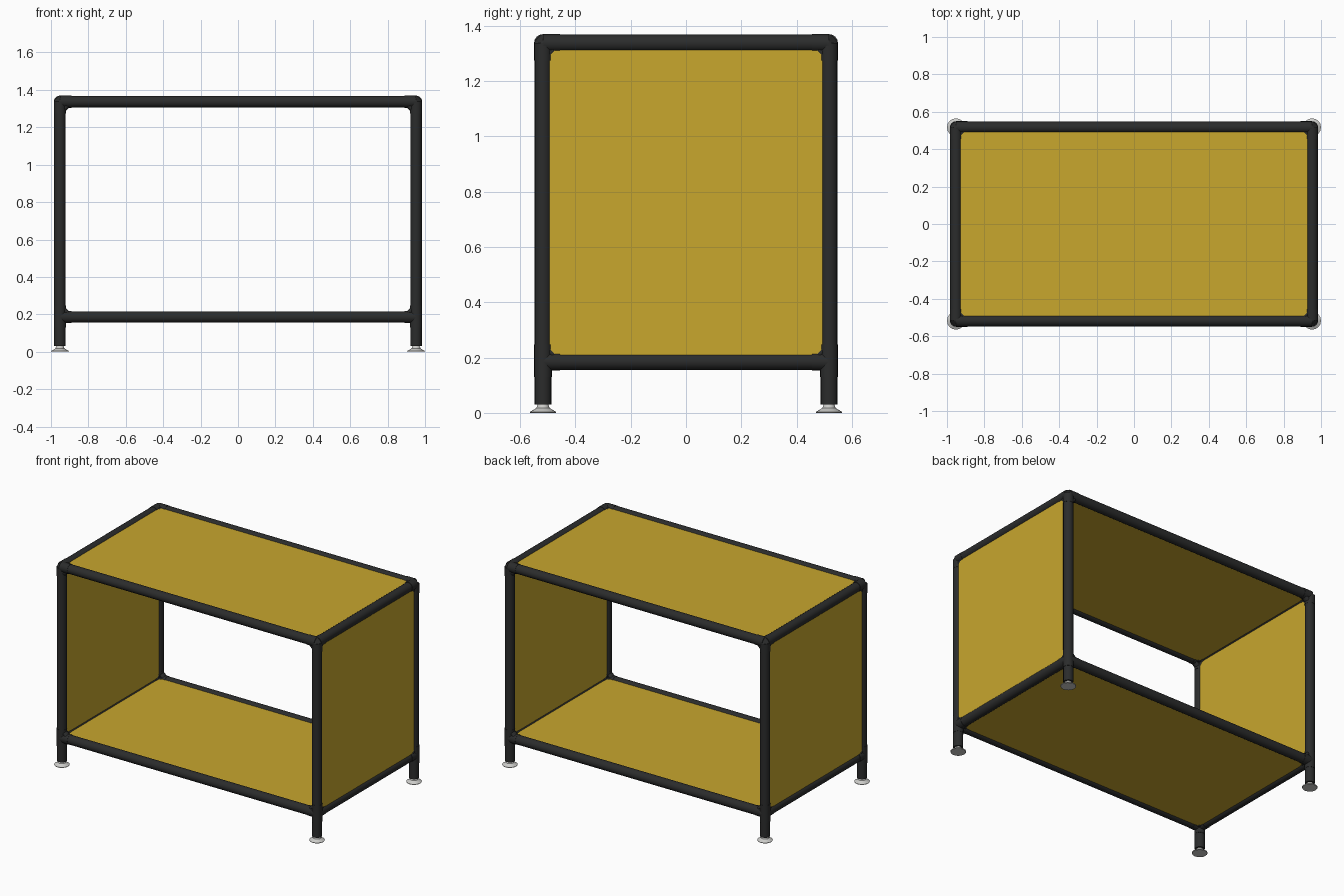
import bpy, bmesh, math
from mathutils import Vector

if "Cube" in bpy.data.objects:
    bpy.data.objects.remove(bpy.data.objects["Cube"])

PX, PY = 0.952, 0.517        # post centre lines
LOW, TOP = 0.186, 1.337      # rail centre heights
R, RF = 0.0305, 0.0325       # tube and fitting radii
SIDES = 16
X, Y, Z = Vector((1, 0, 0)), Vector((0, 1, 0)), Vector((0, 0, 1))


def material(name, colour, rough):
    m = bpy.data.materials.new(name)
    m.use_nodes = True
    m.diffuse_color = (*colour, 1)
    bsdf = m.node_tree.nodes["Principled BSDF"]
    bsdf.inputs["Base Color"].default_value = (*colour, 1)
    bsdf.inputs["Roughness"].default_value = rough
    return m


BLACK = material("black tube", (0.024, 0.025, 0.025), 0.5)
YELLOW = material("mustard panel", (0.58, 0.385, 0.027), 0.5)
GREY = material("light grey foot", (0.6, 0.6, 0.58), 0.4)


def finish(bm, name, mat, smooth=True):
    bmesh.ops.recalc_face_normals(bm, faces=bm.faces)
    mesh = bpy.data.meshes.new(name)
    bm.to_mesh(mesh)
    bm.free()
    mesh.materials.append(mat)
    ob = bpy.data.objects.new(name, mesh)
    bpy.context.collection.objects.link(ob)
    if smooth:
        bpy.ops.object.select_all(action='DESELECT')
        ob.select_set(True)
        bpy.context.view_layer.objects.active = ob
        bpy.ops.object.shade_smooth_by_angle(angle=math.radians(35))
    return ob


def ring(bm, centre, axis, radius):
    u = Vector((axis.y, axis.z, axis.x))
    v = axis.cross(u)
    step = 2 * math.pi / SIDES
    return [bm.verts.new(centre + radius * (u * math.cos(i * step) + v * math.sin(i * step)))
            for i in range(SIDES)]


def loft(bm, stations, axis):
    """Capped round solid through (centre, radius) stations."""
    rings = [ring(bm, c, axis, r) for c, r in stations]
    for a, b in zip(rings, rings[1:]):
        for i in range(SIDES):
            j = (i + 1) % SIDES
            bm.faces.new((a[i], a[j], b[j], b[i]))
    bm.faces.new(rings[0])
    bm.faces.new(rings[-1])


def hull(bm, discs):
    """Convex solid wrapped around (centre, axis, radius) discs."""
    verts = [v for d in discs for v in ring(bm, *d)]
    out = bmesh.ops.convex_hull(bm, input=verts)
    spare = {g for g in out["geom_interior"] if isinstance(g, bmesh.types.BMVert)}
    bmesh.ops.delete(bm, geom=list(spare), context='VERTS')


def tube(name, start, end, axis):
    bm = bmesh.new()
    loft(bm, [(Vector(start), R), (Vector(end), R)], axis)
    finish(bm, name, BLACK)


def fitting(name, centre, arms, tee):
    """Corner connector with a sleeve on each arm and gussets between arms."""
    bm = bmesh.new()
    for d in arms:
        axis = Vector([abs(c) for c in d])
        loft(bm, [(centre, RF), (centre + d * 0.062, RF)], axis)
    if tee:
        loft(bm, [(centre - Z * 0.056, RF), (centre, RF)], Z)
    else:
        hull(bm, [(centre + d * 0.008, Vector([abs(c) for c in d]), RF) for d in arms])
    for a, b in ((0, 1), (1, 2), (0, 2)):
        hull(bm, [(centre + arms[k] * 0.058, Vector([abs(c) for c in arms[k]]), 0.022)
                  for k in (a, b)])
    finish(bm, name, BLACK)


def panel(name, centre, size):
    bm = bmesh.new()
    bmesh.ops.create_cube(bm, size=1)
    for v in bm.verts:
        v.co = Vector(centre) + Vector([c * s for c, s in zip(v.co, size)])
    finish(bm, name, YELLOW, smooth=False)


# Posts, feet and corner fittings
for sx, xn in ((1, "left"), (-1, "right")):
    for sy, yn in ((-1, "front"), (1, "back")):
        tag = yn + "_" + xn
        x, y = sx * PX, sy * PY
        tube("post_" + tag, (x, y, 0.03), (x, y, TOP), Z)
        fitting("top_elbow_" + tag, Vector((x, y, TOP)), (-sx * X, -sy * Y, -Z), False)
        fitting("lower_tee_" + tag, Vector((x, y, LOW)), (-sx * X, -sy * Y, Z), True)
        bm = bmesh.new()
        profile = ((0, 0.046), (0.004, 0.048), (0.009, 0.038), (0.018, 0.024), (0.034, 0.018))
        loft(bm, [(Vector((x, y, z)), r) for z, r in profile], Z)
        finish(bm, "foot_" + tag, GREY)

# Rails
for z, zn in ((LOW, "lower"), (TOP, "top")):
    for s, n in ((-1, "front"), (1, "back")):
        tube(zn + "_rail_" + n, (-PX, s * PY, z), (PX, s * PY, z), X)
    for s, n in ((1, "left"), (-1, "right")):
        tube(zn + "_rail_" + n, (s * PX, -PY, z), (s * PX, PY, z), Y)

# Panels set into the tubes
THICK = 0.036
for z, n in ((LOW, "bottom_panel"), (TOP, "top_panel")):
    panel(n, (0, 0, z), (2 * PX - 0.02, 2 * PY - 0.02, THICK))
for s, n in ((1, "left_panel"), (-1, "right_panel")):
    panel(n, (s * PX, 0, (LOW + TOP) / 2), (THICK, 2 * PY - 0.02, TOP - LOW - 0.02))
